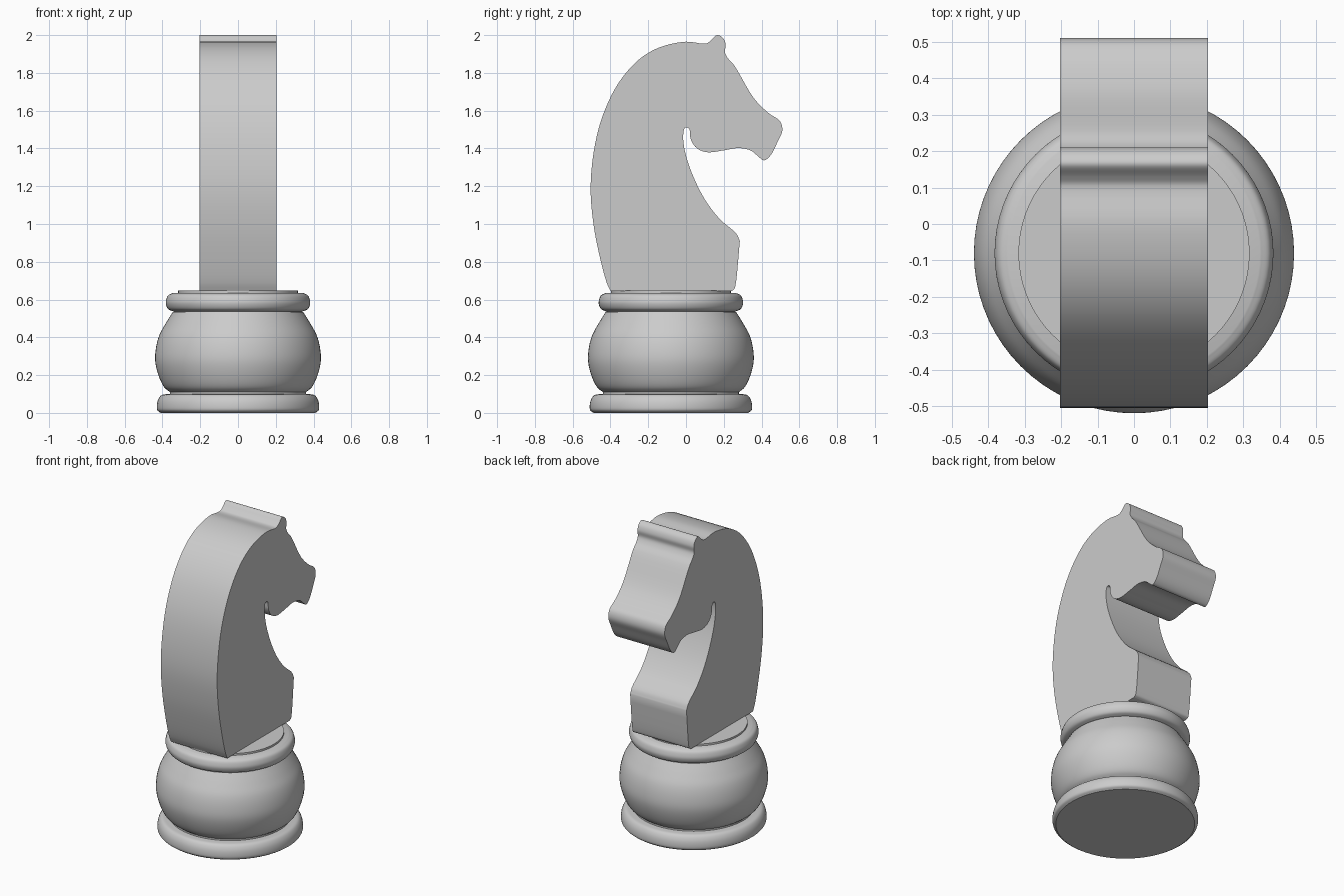
import bpy, bmesh, math
from mathutils import Vector

cube = bpy.data.objects.get("Cube")
if cube:
    bpy.data.objects.remove(cube)

AXIS_Y = -0.08
HALF_WIDTH = 0.203

grey = bpy.data.materials.new("plain grey")
grey.use_nodes = True
tone = (0.6, 0.6, 0.6, 1)
grey.diffuse_color = tone
grey.node_tree.nodes["Principled BSDF"].inputs["Base Color"].default_value = tone


def smooth_run(points, steps=5):
    """Pass a smooth curve through the points of one run."""
    p = [Vector(q) for q in points]
    p = [2 * p[0] - p[1]] + p + [2 * p[-1] - p[-2]]
    out = []
    for a, b, c, d in zip(p, p[1:], p[2:], p[3:]):
        # Knot spacing keeps the curve even where points are unevenly spread
        t1 = max((b - a).length, 1e-5) ** 0.5
        t2 = t1 + max((c - b).length, 1e-5) ** 0.5
        t3 = t2 + max((d - c).length, 1e-5) ** 0.5
        for i in range(steps):
            t = t1 + (t2 - t1) * i / steps
            ab, bc, cd = a.lerp(b, t / t1), b.lerp(c, (t - t1) / (t2 - t1)), c.lerp(d, (t - t2) / (t3 - t2))
            out.append(ab.lerp(bc, t / t2).lerp(bc.lerp(cd, (t - t1) / (t3 - t1)), (t - t1) / (t2 - t1)))
    return out + [Vector(points[-1])]


def finish(name, bm):
    bmesh.ops.remove_doubles(bm, verts=bm.verts, dist=1e-4)
    bmesh.ops.recalc_face_normals(bm, faces=bm.faces)
    mesh = bpy.data.meshes.new(name)
    bm.to_mesh(mesh)
    bm.free()
    mesh.materials.append(grey)
    obj = bpy.data.objects.new(name, mesh)
    bpy.context.collection.objects.link(obj)
    bpy.ops.object.select_all(action='DESELECT')
    obj.select_set(True)
    bpy.context.view_layer.objects.active = obj
    bpy.ops.object.shade_smooth_by_angle(angle=math.radians(35))


def turned(name, points, segments=72):
    """Closed solid turned about the vertical axis of the base."""
    rim = smooth_run(points)
    bm = bmesh.new()
    rings = []
    for r, z in rim:
        rings.append([bm.verts.new((r * math.cos(a), AXIS_Y + r * math.sin(a), z))
                      for a in (math.tau * i / segments for i in range(segments))])
    for low, high in zip(rings, rings[1:]):
        for i in range(segments):
            j = (i + 1) % segments
            bm.faces.new((low[i], low[j], high[j], high[i]))
    bm.faces.new(rings[0])
    bm.faces.new(rings[-1])
    finish(name, bm)


# Turned base
turned("foot_ring", [(.41, 0), (.427, .014), (.43, .035), (.423, .07), (.405, .094), (.37, .1)])
turned("foot_groove", [(.36, .09), (.36, .125)])
turned("belly", [(.36, .11), (.39, .135), (.418, .19), (.438, .27), (.435, .34),
                 (.417, .41), (.385, .47), (.345, .535)])
turned("collar_groove", [(.34, .53), (.34, .56)])
turned("collar", [(.345, .538), (.37, .55), (.382, .578), (.38, .6), (.37, .622), (.345, .635)])
turned("top_plate", [(.317, .63), (.317, .647)])

# Horse head side outline as (y, z), split into smooth runs at the corners
runs = [
    # neck back and crown
    [(-.4, .645), (-.42, .69), (-.455, .82), (-.49, 1), (-.505, 1.2), (-.482, 1.42), (-.435, 1.59),
     (-.355, 1.75), (-.25, 1.87), (-.14, 1.935), (0, 1.965), (.105, 1.955),
     # ear
     (.13, 1.97), (.165, 2), (.195, 1.985), (.21, 1.95), (.206, 1.91), (.22, 1.88),
     # forehead and nose
     (.255, 1.84), (.36, 1.665), (.44, 1.585), (.497, 1.545), (.51, 1.495), (.485, 1.435),
     # mouth, jaw and throat
     (.445, 1.36), (.413, 1.337), (.385, 1.355), (.345, 1.388), (.28, 1.402), (.2, 1.39),
     (.11, 1.38), (.055, 1.403), (.025, 1.45), (.016, 1.505), (-.005, 1.51), (-.015, 1.465),
     (.003, 1.35), (.085, 1.155), (.175, 1.03), (.267, .948), (.285, .91)],
    # chest front
    [(.285, .91), (.262, .675), (.255, .655), (.24, .645)],
]

outline = []
for run in runs:
    outline += smooth_run(run)[:-1]
outline.append(Vector(runs[-1][-1]))

bm = bmesh.new()
side = bm.faces.new([bm.verts.new((-HALF_WIDTH, y, z)) for y, z in outline])
grown = bmesh.ops.extrude_face_region(bm, geom=[side], use_keep_orig=True)
bmesh.ops.translate(bm, vec=(2 * HALF_WIDTH, 0, 0),
                    verts=[g for g in grown["geom"] if isinstance(g, bmesh.types.BMVert)])
finish("horse_head", bm)
